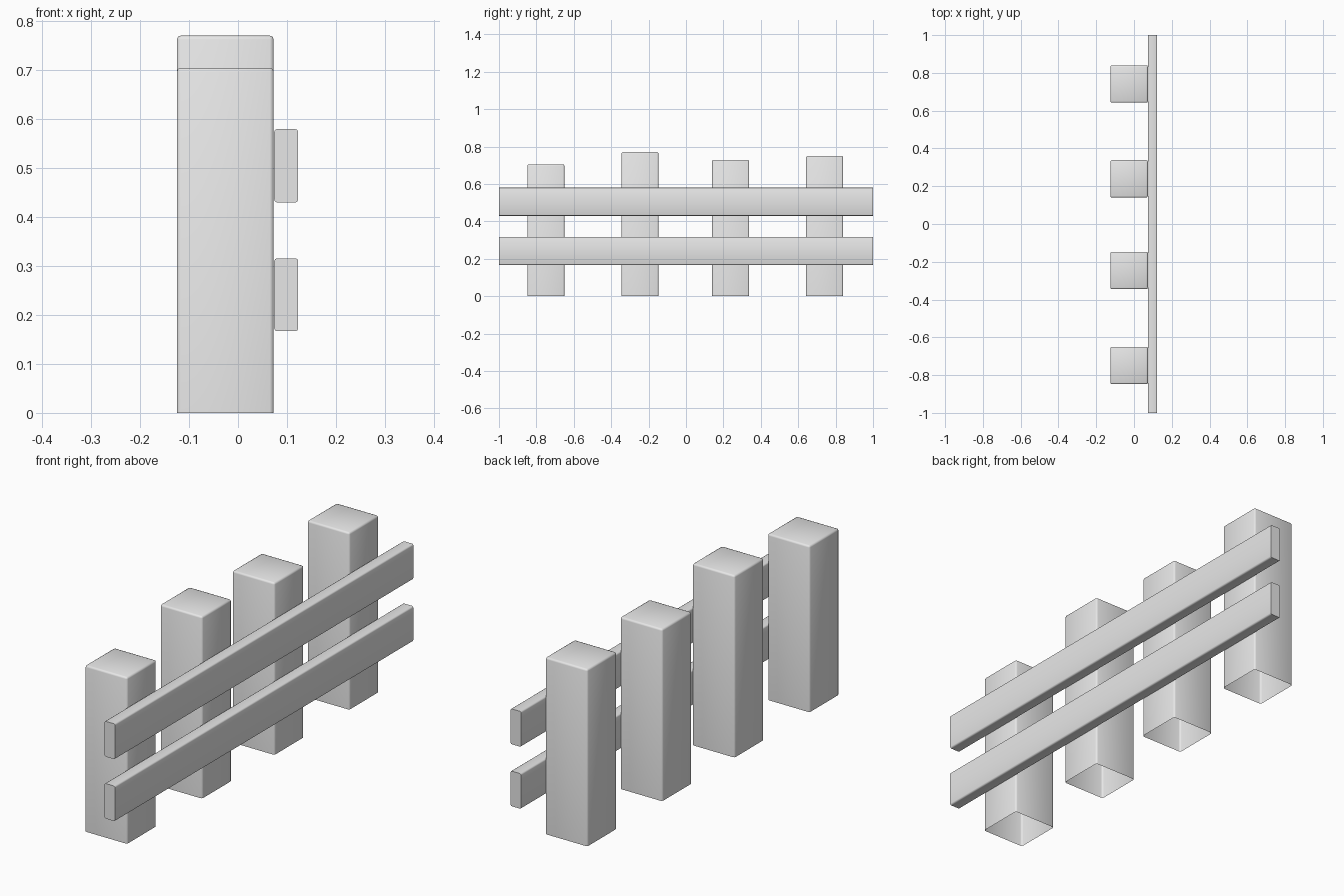
import bpy, bmesh

if "Cube" in bpy.data.objects:
    bpy.data.objects.remove(bpy.data.objects["Cube"])

grey = bpy.data.materials.new("plain_grey")
grey.diffuse_color = (0.8, 0.8, 0.8, 1)
grey.use_nodes = True
grey.node_tree.nodes["Principled BSDF"].inputs["Base Color"].default_value = grey.diffuse_color


def box(name, lo, hi, bevel, segments, pick_edge, open_bottom=False):
    """Box between two corners; only the edges chosen by pick_edge are rounded."""
    bm = bmesh.new()
    bmesh.ops.create_cube(bm, size=1)
    for v in bm.verts:
        v.co = [lo[i] + (v.co[i] + 0.5) * (hi[i] - lo[i]) for i in range(3)]
    edges = [e for e in bm.edges if pick_edge(e)]
    bmesh.ops.bevel(bm, geom=edges, offset=bevel, segments=segments,
                    profile=0.5, affect='EDGES')
    if open_bottom:
        under = [f for f in bm.faces if f.normal.z < -0.9]
        bmesh.ops.delete(bm, geom=under, context='FACES')
    mesh = bpy.data.meshes.new(name)
    bm.to_mesh(mesh)
    bm.free()
    mesh.materials.append(grey)
    ob = bpy.data.objects.new(name, mesh)
    bpy.context.collection.objects.link(ob)
    bpy.context.view_layer.objects.active = ob
    ob.select_set(True)
    bpy.ops.object.shade_smooth_by_angle(angle=0.87)
    ob.select_set(False)


# Posts: softened sides and top, open underneath
posts = [(-0.749, 0.705), (-0.246, 0.771), (0.239, 0.729), (0.741, 0.75)]
for i, (y, height) in enumerate(posts, 1):
    box(f"post_{i}", (-0.125, y - 0.099, 0), (0.073, y + 0.099, height), 0.008, 2,
        lambda e: max(v.co.z for v in e.verts) > 0.1, open_bottom=True)

# Rails: only the long edges are softened
for name, z0, z1 in [("lower_rail", 0.167, 0.316), ("upper_rail", 0.43, 0.58)]:
    box(name, (0.074, -1, z0), (0.123, 1, z1), 0.006, 2,
        lambda e: abs(e.verts[0].co.y - e.verts[1].co.y) > 1)
